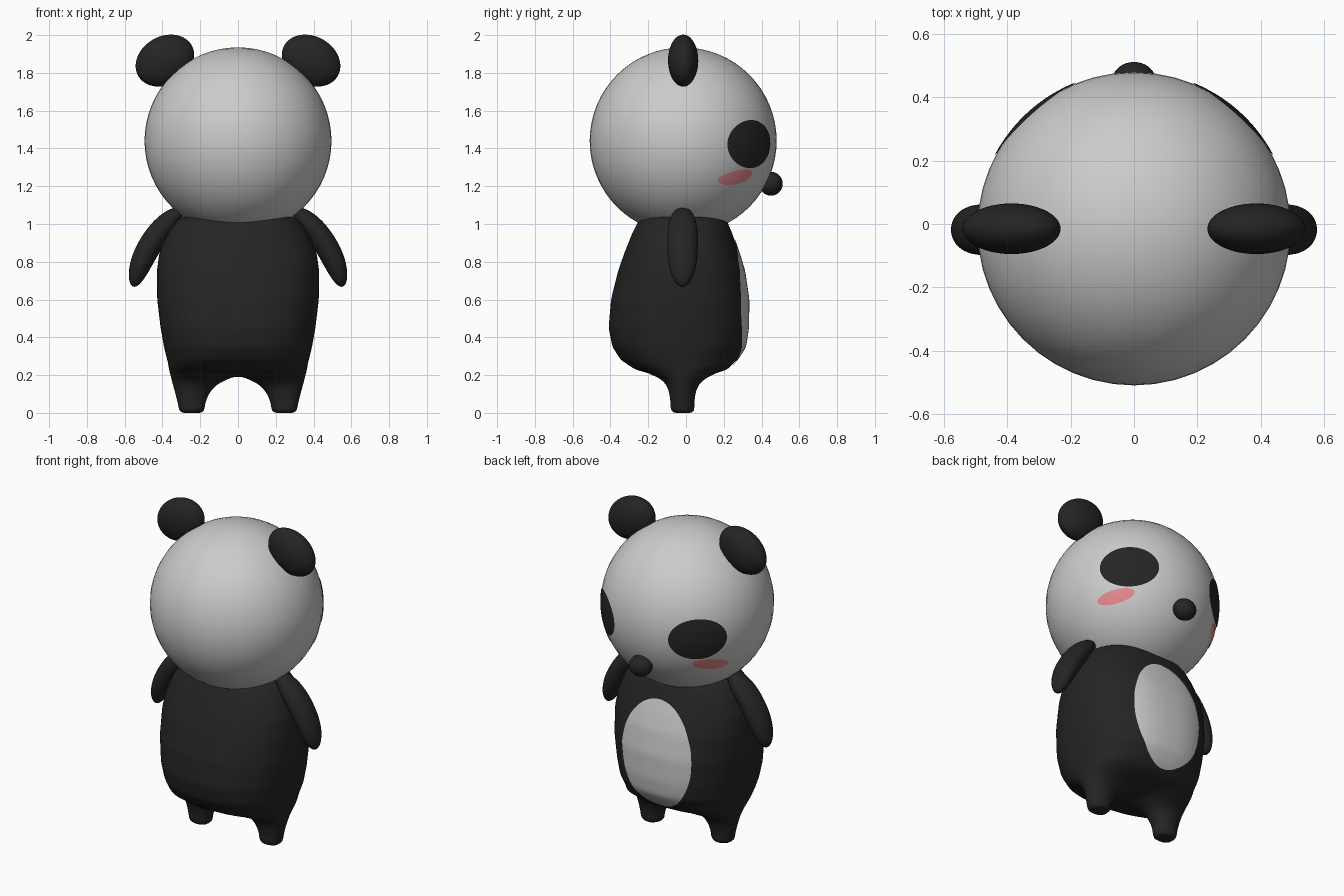
import bpy, bmesh
from math import sin, cos, pi, radians
from mathutils import Vector, Matrix
from mathutils.bvhtree import BVHTree

if "Cube" in bpy.data.objects:
    bpy.data.objects.remove(bpy.data.objects["Cube"])


def material(name, color):
    m = bpy.data.materials.new(name)
    m.diffuse_color = color
    m.use_nodes = True
    m.node_tree.nodes["Principled BSDF"].inputs["Base Color"].default_value = m.diffuse_color
    return m


BLACK = material("black_plush", (0.018, 0.018, 0.018, 1))
PINK = material("pink_blush", (0.8, 0.25, 0.27, 1))


def finish(name, bm, mat=None):
    me = bpy.data.meshes.new(name)
    bm.to_mesh(me)
    bm.free()
    ob = bpy.data.objects.new(name, me)
    bpy.context.collection.objects.link(ob)
    if mat:
        me.materials.append(mat)
    for p in me.polygons:
        p.use_smooth = True
    return ob


def ellipsoid(name, loc, radii, tilt=0, mat=None):
    bm = bmesh.new()
    m = Matrix.Translation(loc) @ Matrix.Rotation(tilt, 4, 'Y') @ Matrix.Diagonal((*radii, 1))
    bmesh.ops.create_uvsphere(bm, u_segments=48, v_segments=32, radius=1, matrix=m)
    return finish(name, bm, mat)


def loft(bm, rings):
    vr = [[bm.verts.new(p) for p in r] for r in rings]
    n = len(vr[0])
    faces = [bm.faces.new((a[i], a[(i + 1) % n], b[(i + 1) % n], b[i]))
             for a, b in zip(vr, vr[1:]) for i in range(n)]
    faces += [bm.faces.new(vr[0][::-1]), bm.faces.new(vr[-1])]
    bmesh.ops.recalc_face_normals(bm, faces=faces)


def flat_ring(z, x0, x1, y0, y1, e=2.0, n=48):
    """Horizontal superellipse filling the given x and y range."""
    pts = []
    for i in range(n):
        c, s = cos(2 * pi * i / n), sin(2 * pi * i / n)
        f = (abs(c) ** e + abs(s) ** e) ** (-1 / e)
        pts.append(((x0 + x1) / 2 + (x1 - x0) / 2 * c * f,
                    (y0 + y1) / 2 + (y1 - y0) / 2 * s * f, z))
    return pts


def patch(name, place, mat=None, rings=12, n=48):
    """Thin disc laid onto a surface by place(u, v)."""
    bm = bmesh.new()
    mid = bm.verts.new(place(0, 0))
    vr = [[bm.verts.new(place(k / rings * cos(2 * pi * i / n), k / rings * sin(2 * pi * i / n)))
           for i in range(n)] for k in range(1, rings + 1)]
    for i in range(n):
        j = (i + 1) % n
        bm.faces.new((mid, vr[0][i], vr[0][j]))
        for a, b in zip(vr, vr[1:]):
            bm.faces.new((a[i], b[i], b[j], a[j]))
    bm.normal_update()
    if sum(f.normal.y for f in bm.faces) < 0:
        bmesh.ops.reverse_faces(bm, faces=bm.faces[:])
    return finish(name, bm, mat)


# Head and nose
HEAD, R = Vector((0, -0.015, 1.44)), 0.495
ellipsoid("head", HEAD, (R, R, R))
ellipsoid("nose", (0, 0.45, 1.213), (0.07, 0.062, 0.063), mat=BLACK)


# Face patches wrapped on the head sphere
def on_head(side, azimuth, elevation, half_w, half_h, tilt):
    az, el, t = radians(azimuth), radians(elevation), radians(tilt)
    d = Vector((cos(az) * cos(el), sin(az) * cos(el), sin(el)))
    east = Vector((-sin(az), cos(az), 0))
    north = d.cross(east)

    def place(u, v):
        a, b = u * half_w, v * half_h
        a, b = a * cos(t) - b * sin(t), a * sin(t) + b * cos(t)
        off = east * a + north * b
        ang = off.length / R
        w = d * cos(ang) + (off.normalized() * sin(ang) if ang else Vector())
        p = HEAD + w * (R + 0.003)
        return (p.x * side, p.y, p.z)
    return place


# Torso and legs fused into one soft body
bm = bmesh.new()
torso = [(0.19, 0.2, -0.1, 0.07), (0.21, 0.30, -0.2, 0.16), (0.23, 0.355, -0.27, 0.22),
         (0.28, 0.375, -0.345, 0.27), (0.35, 0.392, -0.39, 0.315), (0.45, 0.41, -0.41, 0.33),
         (0.6, 0.428, -0.397, 0.332), (0.75, 0.43, -0.36, 0.31), (0.85, 0.416, -0.325, 0.28),
         (0.95, 0.375, -0.285, 0.245), (1.02, 0.325, -0.25, 0.215), (1.042, 0.28, -0.22, 0.18)]
loft(bm, [flat_ring(z, -x, x, y0, y1, 2.4) for z, x, y0, y1 in torso])
leg = [(0.0, 0.19, 0.3, -0.07, 0.035), (0.012, 0.177, 0.313, -0.083, 0.045),
       (0.06, 0.17, 0.322, -0.083, 0.045), (0.11, 0.148, 0.335, -0.09, 0.052),
       (0.15, 0.11, 0.346, -0.105, 0.068), (0.18, 0.05, 0.353, -0.135, 0.1),
       (0.21, -0.02, 0.361, -0.2, 0.16), (0.26, -0.02, 0.372, -0.29, 0.23)]
for s in (1, -1):
    loft(bm, [flat_ring(z, *sorted((s * a, s * b)), y0, y1, 2.1) for z, a, b, y0, y1 in leg])
body = finish("body", bm, BLACK)
rm = body.modifiers.new("fuse", 'REMESH')
rm.mode, rm.voxel_size, rm.use_smooth_shade = 'VOXEL', 0.014, True
sm = body.modifiers.new("soften", 'SMOOTH')
sm.factor, sm.iterations = 0.5, 6

# Belly patch laid onto the body
bpy.context.view_layer.update()
tree = BVHTree.FromObject(body, bpy.context.evaluated_depsgraph_get())


def on_belly(u, v):
    x, z = 0.24 * u, 0.59 + 0.335 * v
    hit, normal, _, _ = tree.ray_cast(Vector((x, 2, z)), Vector((0, -1, 0)))
    return hit + normal * 0.004 if hit else Vector((x, 0.2, z))


patch("belly_patch", on_belly, rings=24, n=64)

# Paired parts
for s, side in ((1, "right"), (-1, "left")):
    ellipsoid(f"{side}_ear", (0.387 * s, -0.015, 1.865), (0.163, 0.08, 0.128),
              radians(30) * s, BLACK)
    patch(f"{side}_eye_patch", on_head(s, 48, -2, 0.172, 0.128, 0), BLACK)
    patch(f"{side}_cheek", on_head(s, 38, -23, 0.112, 0.04, 10), PINK)

    # Arm: rounded tube swept along a bent path
    p0, p1, p2 = Vector((0.29, 0, 1.08)), Vector((0.49, 0, 0.93)), Vector((0.553, 0, 0.668))
    rings = []
    for k in range(33):
        t = 0.5 - 0.499 * cos(pi * k / 32)
        c = p0 * (1 - t) ** 2 + p1 * 2 * t * (1 - t) + p2 * t * t
        d = ((p1 - p0) * (1 - t) + (p2 - p1) * t).normalized()
        out = Vector((-d.z, 0, d.x))
        r = (1 - abs(2 * t - 1) ** 2.6) ** 0.5
        ring = [c + out * (0.062 * r * cos(2 * pi * i / 32)) for i in range(32)]
        rings.append([(p.x * s, -0.018 + 0.081 * r * sin(2 * pi * i / 32), p.z)
                      for i, p in enumerate(ring)])
    bm = bmesh.new()
    loft(bm, rings)
    finish(f"{side}_arm", bm, BLACK)
